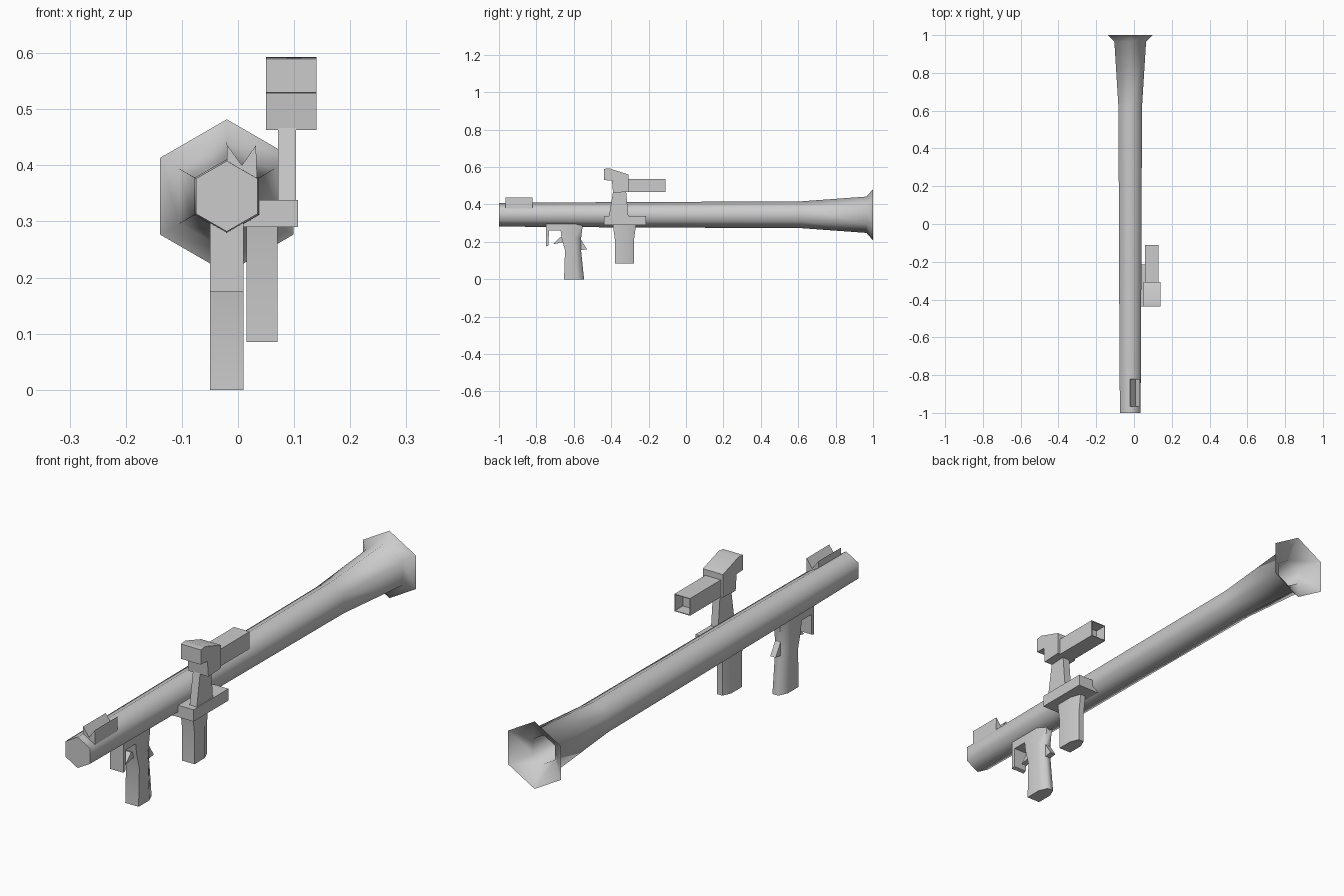
import bpy, bmesh, math
from mathutils import Vector

cube = bpy.data.objects.get("Cube")
if cube:
    bpy.data.objects.remove(cube, do_unlink=True)

grey = bpy.data.materials.new("plain grey")
grey.use_nodes = True
grey.diffuse_color = (0.6, 0.6, 0.6, 1)
grey.node_tree.nodes["Principled BSDF"].inputs["Base Color"].default_value = (0.6, 0.6, 0.6, 1)

AXIS_X, AXIS_Z = -0.02, 0.345


def finish(name, bm, angle=30):
    bmesh.ops.recalc_face_normals(bm, faces=bm.faces)
    mesh = bpy.data.meshes.new(name)
    bm.to_mesh(mesh)
    bm.free()
    mesh.materials.append(grey)
    obj = bpy.data.objects.new(name, mesh)
    bpy.context.collection.objects.link(obj)
    bpy.ops.object.select_all(action='DESELECT')
    obj.select_set(True)
    bpy.context.view_layer.objects.active = obj
    bpy.ops.object.shade_smooth_by_angle(angle=math.radians(angle))
    return obj


def loft(name, rings, angle=30):
    """Bridge equal-sized rings of points and cap both ends."""
    bm = bmesh.new()
    loops = [[bm.verts.new(p) for p in ring] for ring in rings]
    for a, b in zip(loops, loops[1:]):
        for i in range(len(a)):
            j = (i + 1) % len(a)
            bm.faces.new((a[i], a[j], b[j], b[i]))
    bm.faces.new(loops[0])
    bm.faces.new(loops[-1])
    return finish(name, bm, angle)


def side_plate(name, x0, x1, outline, angle=30):
    """Side outline of (y, z) points given thickness along x."""
    return loft(name, [[(x, y, z) for y, z in outline] for x in (x0, x1)], angle)


def hexagon(y, r):
    return [(AXIS_X + r * math.sin(k * math.pi / 3), y,
             AXIS_Z + r * math.cos(k * math.pi / 3)) for k in range(6)]


def grip(name, x, half, sections):
    """Handle with a flat front and chamfered back; sections are (z, front, back)."""
    rings = []
    for z, f, b in sections:
        m = f + (b - f) * 0.65
        rings.append([(x - half, f, z), (x + half, f, z), (x + half, m, z),
                      (x + half * 0.45, b, z), (x - half * 0.45, b, z), (x - half, m, z)])
    return loft(name, rings, 65)


# Six-sided launch tube with flared, hollow rear
tube_profile = [(-1, 0.063), (-0.65, 0.066), (0.62, 0.072), (0.965, 0.097),
                (1, 0.137), (0.94, 0.058), (0.7, 0.055)]
loft("launch_tube", [hexagon(y, r) for y, r in tube_profile], 65)

# Notched front sight
notch = [(-0.02, 0.437), (0.007, 0.4), (0.032, 0.436), (0.034, 0.375), (-0.02, 0.395)]
loft("front_sight", [[(x, y, z) for x, z in notch] for y in (-0.965, -0.82)])

# Pistol grip with trigger, guard and thumb spur
grip("pistol_grip", AXIS_X, 0.03, [(0, -0.652, -0.545), (0.155, -0.647, -0.561),
                                   (0.22, -0.665, -0.561), (0.296, -0.675, -0.551)])
side_plate("trigger_guard", -0.05, 0.01, [(-0.749, 0.296), (-0.749, 0.175), (-0.735, 0.18),
                                          (-0.733, 0.262), (-0.66, 0.262), (-0.66, 0.296)])
side_plate("trigger", -0.032, -0.008, [(-0.674, 0.225), (-0.711, 0.187),
                                       (-0.658, 0.198), (-0.64, 0.215)])
side_plate("thumb_spur", -0.032, -0.008, [(-0.57, 0.225), (-0.529, 0.16), (-0.57, 0.155)])

# Forward handle under the bracket
grip("fore_grip", 0.043, 0.0275, [(0.085, -0.38, -0.278), (0.21, -0.38, -0.278),
                                  (0.295, -0.392, -0.267)])

# Bracket and sight post
side_plate("sight_bracket", 0.01, 0.107, [(-0.438, 0.29), (-0.214, 0.29),
                                          (-0.214, 0.338), (-0.438, 0.338)])
side_plate("sight_post", 0.071, 0.103, [(-0.412, 0.335), (-0.308, 0.335),
                                        (-0.32, 0.468), (-0.39, 0.468)])

# Scope eyepiece and open square scope tube
side_plate("scope_eyepiece", 0.05, 0.14, [(-0.438, 0.53), (-0.396, 0.528), (-0.39, 0.463),
                                          (-0.308, 0.467), (-0.308, 0.56), (-0.41, 0.593),
                                          (-0.438, 0.59)], 50)


def square(y, h):
    return [(0.094 + sx * h, y, 0.501 + sz * h)
            for sx, sz in ((-1, -1), (1, -1), (1, 1), (-1, 1))]


loft("scope_tube", [square(-0.32, 0.035), square(-0.11, 0.035),
                    square(-0.11, 0.032), square(-0.16, 0.032)])
